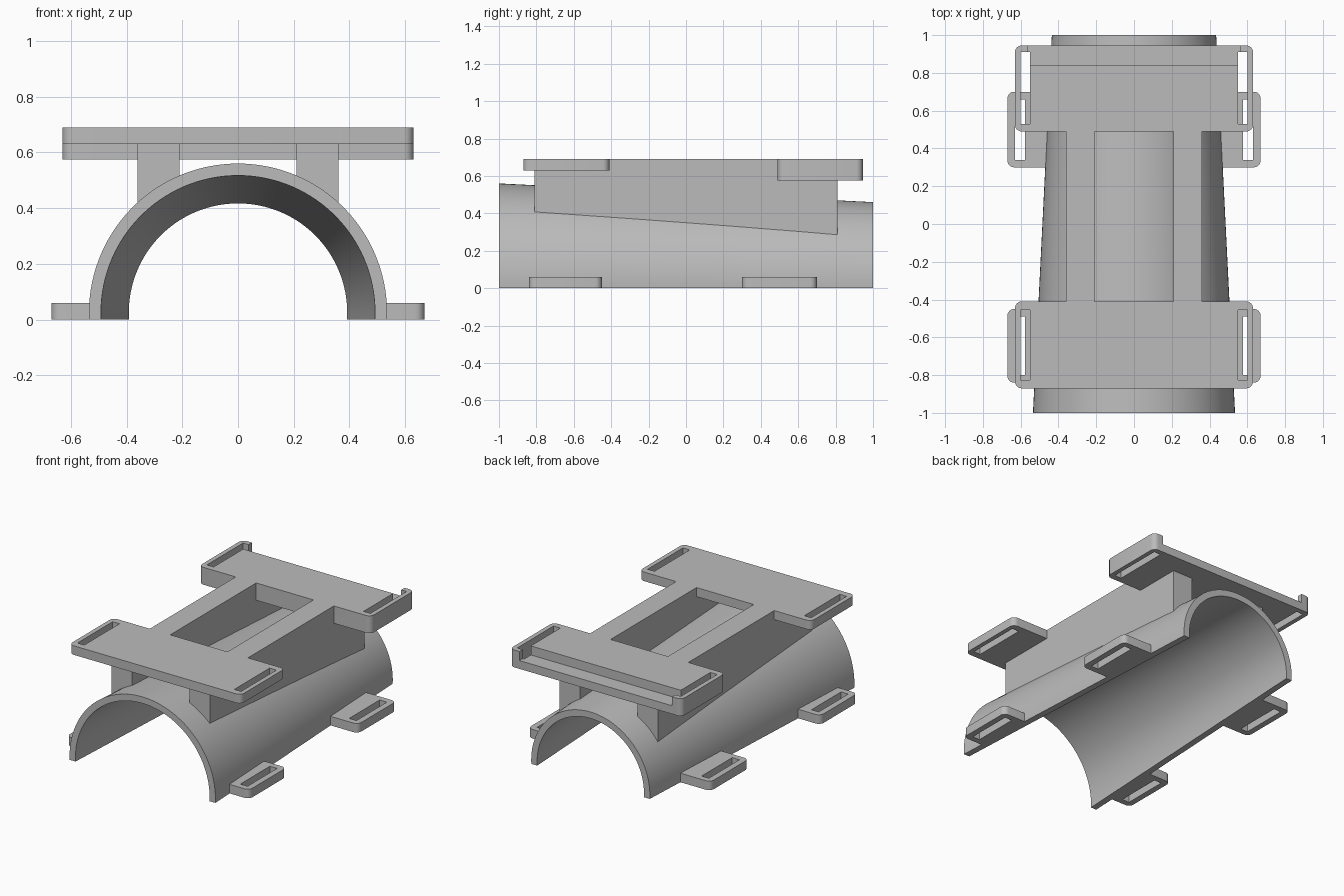
import bpy, bmesh, math
from mathutils import Vector

cube = bpy.data.objects.get("Cube")
if cube:
    bpy.data.objects.remove(cube, do_unlink=True)

grey = bpy.data.materials.new("plain grey")
grey.use_nodes = True
colour = (0.5, 0.5, 0.5, 1)
grey.diffuse_color = colour
grey.node_tree.nodes["Principled BSDF"].inputs["Base Color"].default_value = colour


def add_object(name, mesh):
    mesh.materials.clear()
    mesh.materials.append(grey)
    obj = bpy.data.objects.new(name, mesh)
    bpy.context.collection.objects.link(obj)
    bpy.ops.object.select_all(action='DESELECT')
    obj.select_set(True)
    bpy.context.view_layer.objects.active = obj
    bpy.ops.object.shade_smooth_by_angle(angle=math.radians(30))
    return obj


def from_bmesh(name, bm):
    bmesh.ops.recalc_face_normals(bm, faces=bm.faces)
    mesh = bpy.data.meshes.new(name)
    bm.to_mesh(mesh)
    bm.free()
    return add_object(name, mesh)


def rect(x0, x1, y0, y1):
    return [(x0, y0), (x1, y0), (x1, y1), (x0, y1)]


def rounded(points, is_round, radius=0.035, steps=6):
    """Replace chosen right-angled corners of a closed outline with arcs."""
    out = []
    for i, p in enumerate(points):
        p = Vector(p)
        if not is_round(p):
            out.append(p)
            continue
        a = (Vector(points[i - 1]) - p).normalized() * radius
        b = (Vector(points[(i + 1) % len(points)]) - p).normalized() * radius
        for k in range(steps + 1):
            t = k / steps * math.pi / 2
            out.append(p + a * (1 - math.sin(t)) + b * (1 - math.cos(t)))
    return out


def plate(name, outlines, z0, z1):
    """Extrude an outline; nested outlines become holes."""
    curve = bpy.data.curves.new(name, 'CURVE')
    curve.dimensions = '2D'
    curve.fill_mode = 'BOTH'
    curve.extrude = (z1 - z0) / 2
    for pts in outlines:
        spline = curve.splines.new('POLY')
        spline.points.add(len(pts) - 1)
        for sp, p in zip(spline.points, pts):
            sp.co = (p[0], p[1], 0, 1)
        spline.use_cyclic_u = True
    temp = bpy.data.objects.new(name + " outline", curve)
    bpy.context.collection.objects.link(temp)
    bpy.context.view_layer.update()
    mesh = bpy.data.meshes.new_from_object(
        temp.evaluated_get(bpy.context.evaluated_depsgraph_get()))
    bpy.data.objects.remove(temp, do_unlink=True)
    bm = bmesh.new()
    bm.from_mesh(mesh)
    bpy.data.meshes.remove(mesh)
    bmesh.ops.remove_doubles(bm, verts=bm.verts, dist=1e-5)
    bmesh.ops.translate(bm, verts=bm.verts, vec=(0, 0, (z0 + z1) / 2))
    return from_bmesh(name, bm)


# Tapered half-pipe shell
AXIS_Z = 0.025
WALL = 0.043


def outer_radius(y):
    return 0.485 - 0.05 * y


def arc(bm, radius, y, steps=64):
    start = -math.asin(AXIS_Z / radius)
    verts = []
    for i in range(steps + 1):
        t = start + (math.pi - 2 * start) * i / steps
        verts.append(bm.verts.new((radius * math.cos(t), y, AXIS_Z + radius * math.sin(t))))
    return verts


bm = bmesh.new()
rings = [arc(bm, outer_radius(y) - w, y)
         for y, w in ((-1, 0), (1, 0), (1, WALL), (-1, WALL))]
for k in range(4):
    a, b = rings[k], rings[(k + 1) % 4]
    for i in range(len(a) - 1):
        bm.faces.new((a[i], a[i + 1], b[i + 1], b[i]))
for end in (0, -1):
    bm.faces.new([r[end] for r in rings])
from_bmesh("half_pipe", bm)

# Two rails resting on the pipe
TOP, STEP = 0.69, 0.63
for side, label in ((1, "left"), (-1, "right")):
    bm = bmesh.new()
    loops = []
    for y in (-0.81, 0.81):
        section = []
        for x in (0.21, 0.36):
            z = AXIS_Z + math.sqrt(outer_radius(y) ** 2 - x * x) - 0.012
            section.append((x, z))
        section += [(0.36, STEP), (0.21, STEP)]
        loops.append([bm.verts.new((side * x, y, z)) for x, z in section])
    a, b = loops
    bm.faces.new(a)
    bm.faces.new(b)
    for i in range(4):
        j = (i + 1) % 4
        bm.faces.new((a[i], a[j], b[j], b[i]))
    from_bmesh(label + "_rail", bm)

# Top deck: two wide strap ends, a window, and a notch at the back
right_half = [(0.63, -0.87), (0.63, -0.41), (0.36, -0.41), (0.36, 0.49),
              (0.63, 0.49), (0.63, 0.945), (0.56, 0.945), (0.56, 0.84)]
outline = right_half + [(-x, y) for x, y in reversed(right_half)]


def outer_corner(p):
    return abs(p.x) > 0.6


front_slots = [rect(s * 0.575 - 0.025, s * 0.575 + 0.025, -0.825, -0.455) for s in (-1, 1)]
back_slots = [rect(s * 0.575 - 0.025, s * 0.575 + 0.025, 0.53, 0.91) for s in (-1, 1)]
# The upper back slots open into the notch
upper = []
for p in outline:
    if abs(abs(p[0]) - 0.56) < 0.001 and p[1] < 0.9:
        s = math.copysign(1, p[0])
        path = [(0.56, 0.91), (0.6, 0.91), (0.6, 0.53), (0.55, 0.53), (0.55, 0.84)]
        upper += [(s * x, y) for x, y in (path if s > 0 else reversed(path))]
    else:
        upper.append(p)
window = rect(-0.21, 0.21, -0.41, 0.49)
plate("top_deck",
      [rounded(upper, lambda p: abs(p.x) > 0.62), window] + front_slots,
      STEP, TOP)
plate("back_ledge",
      [rounded(rect(-0.63, 0.63, 0.49, 0.945), outer_corner)] + back_slots,
      0.575, STEP)

# Slotted strap lugs along the lower edges
for label, y0, y1, inner in (("front", -0.84, -0.45, 0.5), ("back", 0.30, 0.70, 0.435)):
    for side, name in ((1, "left"), (-1, "right")):
        body = [(side * x, y) for x, y in rect(inner, 0.67, y0, y1)]
        slot = [(side * x, y) for x, y in rect(0.577, 0.63, y0 + 0.04, y1 - 0.04)]
        plate(f"{label}_{name}_lug", [rounded(body, outer_corner), slot], 0, 0.06)
